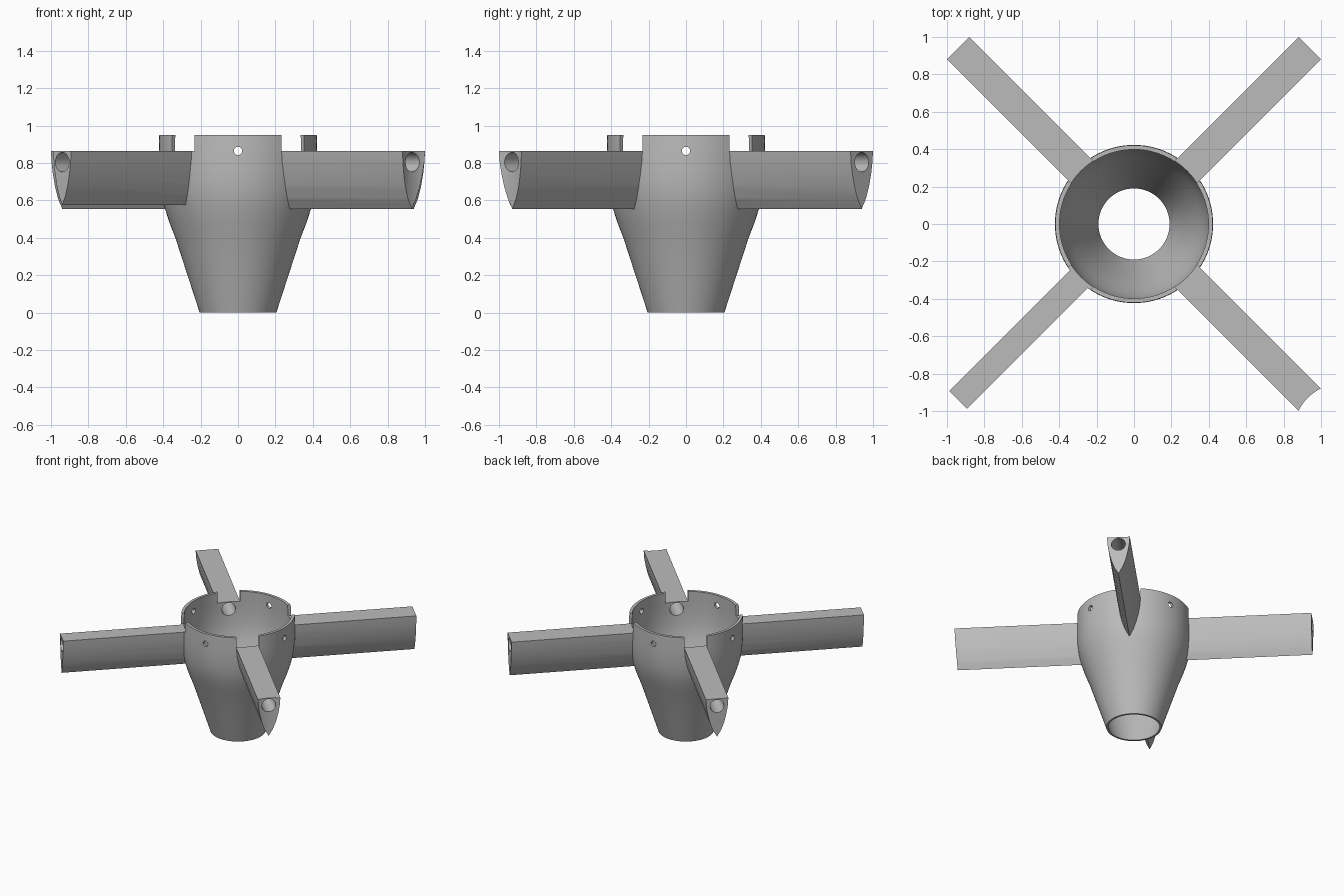
import bpy, bmesh, math
from mathutils import Matrix

cube = bpy.data.objects.get("Cube")
if cube:
    bpy.data.objects.remove(cube, do_unlink=True)

grey = bpy.data.materials.new("plain grey")
grey.use_nodes = True
grey.diffuse_color = (0.5, 0.5, 0.5, 1)
grey.node_tree.nodes["Principled BSDF"].inputs["Base Color"].default_value = (0.5, 0.5, 0.5, 1)

TOP, ARM_TOP, ARM_LOW, TIP = 0.95, 0.865, 0.555, 1.329
BORE_Z, BORE_R = 0.805, 0.052


def make_object(name, bm):
    bmesh.ops.recalc_face_normals(bm, faces=bm.faces)
    mesh = bpy.data.meshes.new(name)
    bm.to_mesh(mesh)
    bm.free()
    mesh.materials.append(grey)
    ob = bpy.data.objects.new(name, mesh)
    bpy.context.collection.objects.link(ob)
    return ob


def loft(name, rings, closed=False):
    """Bridge equal rings of points; cap the ends unless the loft is closed."""
    bm = bmesh.new()
    loops = [[bm.verts.new(p) for p in ring] for ring in rings]
    pairs = list(zip(loops, loops[1:]))
    if closed:
        pairs.append((loops[-1], loops[0]))
    else:
        bm.faces.new(loops[0])
        bm.faces.new(loops[-1])
    for a, b in pairs:
        for i in range(len(a)):
            j = (i + 1) % len(a)
            bm.faces.new((a[i], a[j], b[j], b[i]))
    return make_object(name, bm)


def revolve(name, profile, closed=False, steps=96):
    turn = [math.tau * i / steps for i in range(steps)]
    return loft(name, [[(r * math.cos(t), r * math.sin(t), z) for t in turn]
                       for r, z in profile], closed)


def rod(name, radius, start, end, z, angle):
    """Horizontal cylinder along a radial direction."""
    ob = revolve(name, [(radius, start), (radius, end)], steps=40)
    ob.data.transform(Matrix.Rotation(angle, 4, 'Z') @ Matrix.Translation((0, 0, z))
                      @ Matrix.Rotation(math.pi / 2, 4, 'Y'))
    return ob


def cut(target, cutter):
    """Subtract the cutter, then discard it."""
    mod = target.modifiers.new("cut", 'BOOLEAN')
    mod.operation, mod.solver, mod.object = 'DIFFERENCE', 'EXACT', cutter
    bpy.context.view_layer.objects.active = target
    bpy.ops.object.modifier_apply(modifier=mod.name)
    bpy.data.objects.remove(cutter, do_unlink=True)


def smooth(ob):
    bpy.ops.object.select_all(action='DESELECT')
    ob.select_set(True)
    bpy.context.view_layer.objects.active = ob
    bpy.ops.object.shade_smooth_by_angle(angle=math.radians(25))


# Hollow tapered body
outer = [(0.205, 0), (0.27, 0.2), (0.335, 0.4), (0.366, 0.48), (0.392, 0.56), (0.408, 0.62),
         (0.418, 0.69), (0.423, 0.77), (0.423, 0.86), (0.421, TOP)]
inner = [(r - 0.015 - 0.008 * z, z) for r, z in outer]
body = revolve("hollow_body", outer + inner[::-1], closed=True)

# Rim notches over the arms
for angle in (math.pi / 4, -math.pi / 4):
    bm = bmesh.new()
    bmesh.ops.create_cube(bm, size=1, matrix=Matrix.Rotation(angle, 4, 'Z')
                          @ Matrix.Translation((0, 0, ARM_TOP + 0.1))
                          @ Matrix.Diagonal((1.2, 0.17, 0.2, 1)))
    cut(body, make_object("notch_cutter", bm))

# Small pin holes on the four sides
for k in range(4):
    cut(body, rod("pin_cutter", 0.022, 0.3, 0.6, ARM_TOP, k * math.pi / 2))

# Four keel-shaped arms with a bore along each
side = [(1, 1), (0.95, 0.8), (0.83, 0.6), (0.64, 0.38), (0.36, 0.17)]
names = ["back_left_arm", "back_right_arm", "front_right_arm", "front_left_arm"]
for k, name in enumerate(names):
    angle = math.pi / 4 + k * math.pi / 2
    narrow = name == "front_right_arm"
    half = 0.067 if narrow else 0.085
    low = ARM_LOW + (0.02 if narrow else 0)
    section = ([(half * w, low + (ARM_TOP - low) * h) for w, h in side] + [(0, low)]
               + [(-half * w, low + (ARM_TOP - low) * h) for w, h in side[::-1]])
    arm = loft(name, [[(x, y, z) for y, z in section] for x in (0.25, TIP)])
    if name == "front_left_arm":
        # Hollowed tip
        scoop = revolve("tip_cutter", [(0.25, 0.4), (0.25, 1)])
        scoop.data.transform(Matrix.Translation((TIP + 0.235, 0, 0)))
        cut(arm, scoop)
    arm.data.transform(Matrix.Rotation(angle, 4, 'Z'))
    # Trim the root to the middle of the body wall
    core = [(r - 0.01, z) for r, z in outer]
    cut(arm, revolve("core_cutter", core))
    for part in (arm, body):
        cut(part, rod("bore_cutter", BORE_R, 0.25, 1.5, BORE_Z, angle))
    smooth(arm)
smooth(body)
